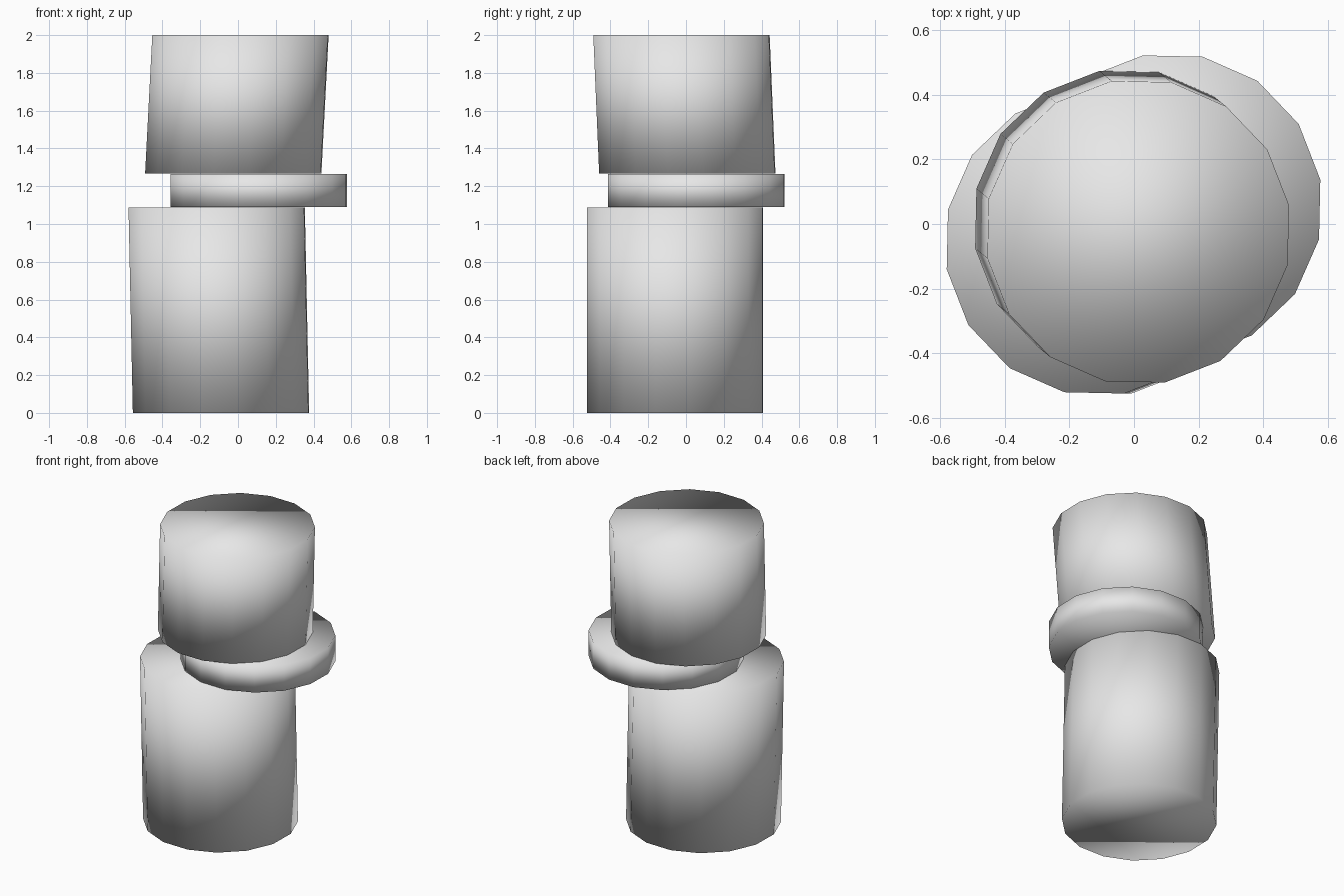
import bpy, bmesh
from math import sin, cos, radians, tau

cube = bpy.data.objects.get("Cube")
if cube:
    bpy.data.objects.remove(cube, do_unlink=True)

# Single plain grey
grey = bpy.data.materials.new("light_grey")
grey.use_nodes = True
colour = (0.8, 0.8, 0.8, 1)
grey.diffuse_color = colour
grey.node_tree.nodes["Principled BSDF"].inputs["Base Color"].default_value = colour

SIDES = 16
RADIUS = 0.474
TURN = radians(10)


def leaning_drum(name, base, top):
    """Closed drum with level ends whose centres are base and top."""
    bm = bmesh.new()
    rings = []
    for x, y, z in (base, top):
        angles = [TURN + tau * i / SIDES for i in range(SIDES)]
        rings.append([bm.verts.new((x + RADIUS * cos(a), y + RADIUS * sin(a), z)) for a in angles])
    low, high = rings
    for i in range(SIDES):
        j = (i + 1) % SIDES
        bm.faces.new((low[i], low[j], high[j], high[i]))
    bm.faces.new(low[::-1])
    bm.faces.new(high)
    for face in bm.faces:
        face.smooth = True
    mesh = bpy.data.meshes.new(name)
    bm.to_mesh(mesh)
    bm.free()
    mesh.materials.append(grey)
    obj = bpy.data.objects.new(name, mesh)
    bpy.context.collection.objects.link(obj)
    return obj


# Stack from the ground up
leaning_drum("lower_drum", (-0.09, -0.058, 0), (-0.113, -0.058, 1.088))
leaning_drum("middle_disc", (0.11, 0.055, 1.09), (0.11, 0.055, 1.265))
leaning_drum("upper_drum", (-0.025, 0.007, 1.268), (0.013, -0.024, 2))
